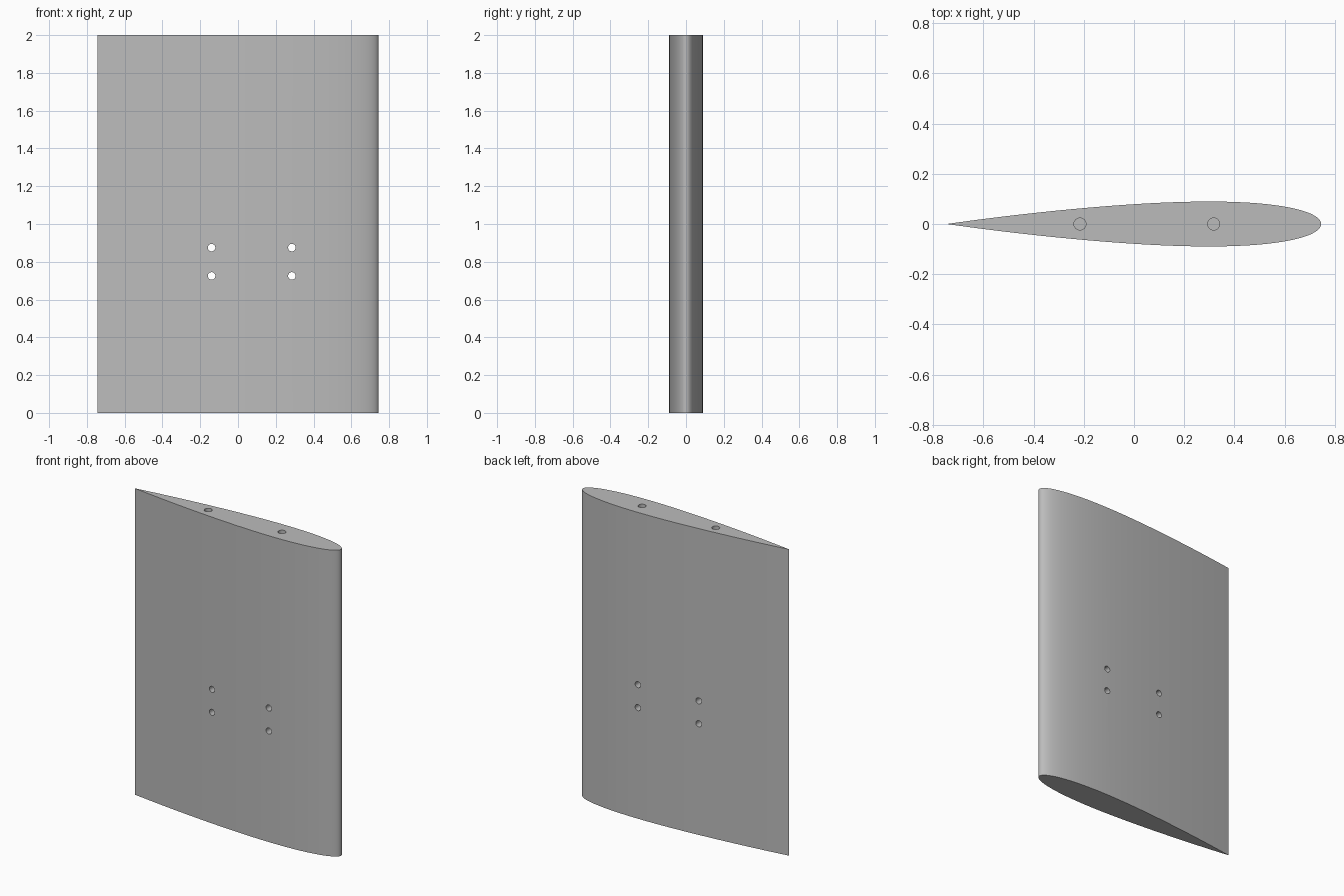
import bpy
import bmesh
import math

CHORD, HEIGHT, THICKNESS, STEPS = 1.49, 2.0, 0.12, 48

cube = bpy.data.objects.get("Cube")
if cube:
    bpy.data.objects.remove(cube, do_unlink=True)

grey = bpy.data.materials.new("plain grey")
grey.use_nodes = True
colour = (0.5, 0.5, 0.5, 1)
grey.diffuse_color = colour
grey.node_tree.nodes["Principled BSDF"].inputs["Base Color"].default_value = colour


def half_thickness(t):
    """Symmetric foil section, t running from nose to tail."""
    return 5 * THICKNESS * CHORD * (0.2969 * math.sqrt(t) - 0.126 * t
                                    - 0.3516 * t**2 + 0.2843 * t**3 - 0.1036 * t**4)


# Foil section, with points crowded at the nose, extruded to full height
stations = [(1 - math.cos(math.pi * i / STEPS)) / 2 for i in range(STEPS + 1)]
upper = [(CHORD * (0.5 - t), half_thickness(t)) for t in stations]
upper[-1] = (-CHORD / 2, 0)
outline = upper + [(x, -y) for x, y in reversed(upper[1:-1])]

bm = bmesh.new()
section = bm.faces.new([bm.verts.new((x, y, 0)) for x, y in outline])
extruded = bmesh.ops.extrude_face_region(bm, geom=[section], use_keep_orig=True)
top = [g for g in extruded["geom"] if isinstance(g, bmesh.types.BMVert)]
bmesh.ops.translate(bm, verts=top, vec=(0, 0, HEIGHT))
bmesh.ops.recalc_face_normals(bm, faces=bm.faces)
mesh = bpy.data.meshes.new("foil_body")
bm.to_mesh(mesh)
bm.free()
mesh.materials.append(grey)
foil = bpy.data.objects.new("foil_body", mesh)
bpy.context.collection.objects.link(foil)


def drill(radius, depth, location, rotation=(0, 0, 0)):
    """Cut a round hole into the foil."""
    bpy.ops.mesh.primitive_cylinder_add(vertices=32, radius=radius, depth=depth,
                                        location=location, rotation=rotation)
    cutter = bpy.context.object
    cutter.name = "hole_cutter"
    cutter.hide_render = True
    cutter.data.materials.append(grey)
    bpy.context.view_layer.objects.active = foil
    cut = foil.modifiers.new("hole", 'BOOLEAN')
    cut.operation = 'DIFFERENCE'
    cut.solver = 'EXACT'
    cut.object = cutter
    bpy.ops.object.modifier_apply(modifier=cut.name)
    bpy.data.objects.remove(cutter, do_unlink=True)


# Bolt holes right through the sides
for x in (-0.14, 0.285):
    for z in (0.725, 0.875):
        drill(0.02, 0.5, (x, 0, z), (math.pi / 2, 0, 0))

# Blind rod sockets in the top end
for x in (-0.215, 0.317):
    drill(0.024, 1.2, (x, 0, HEIGHT))

bpy.ops.object.select_all(action='DESELECT')
foil.select_set(True)
bpy.context.view_layer.objects.active = foil
bpy.ops.object.shade_smooth_by_angle(angle=math.radians(30))
